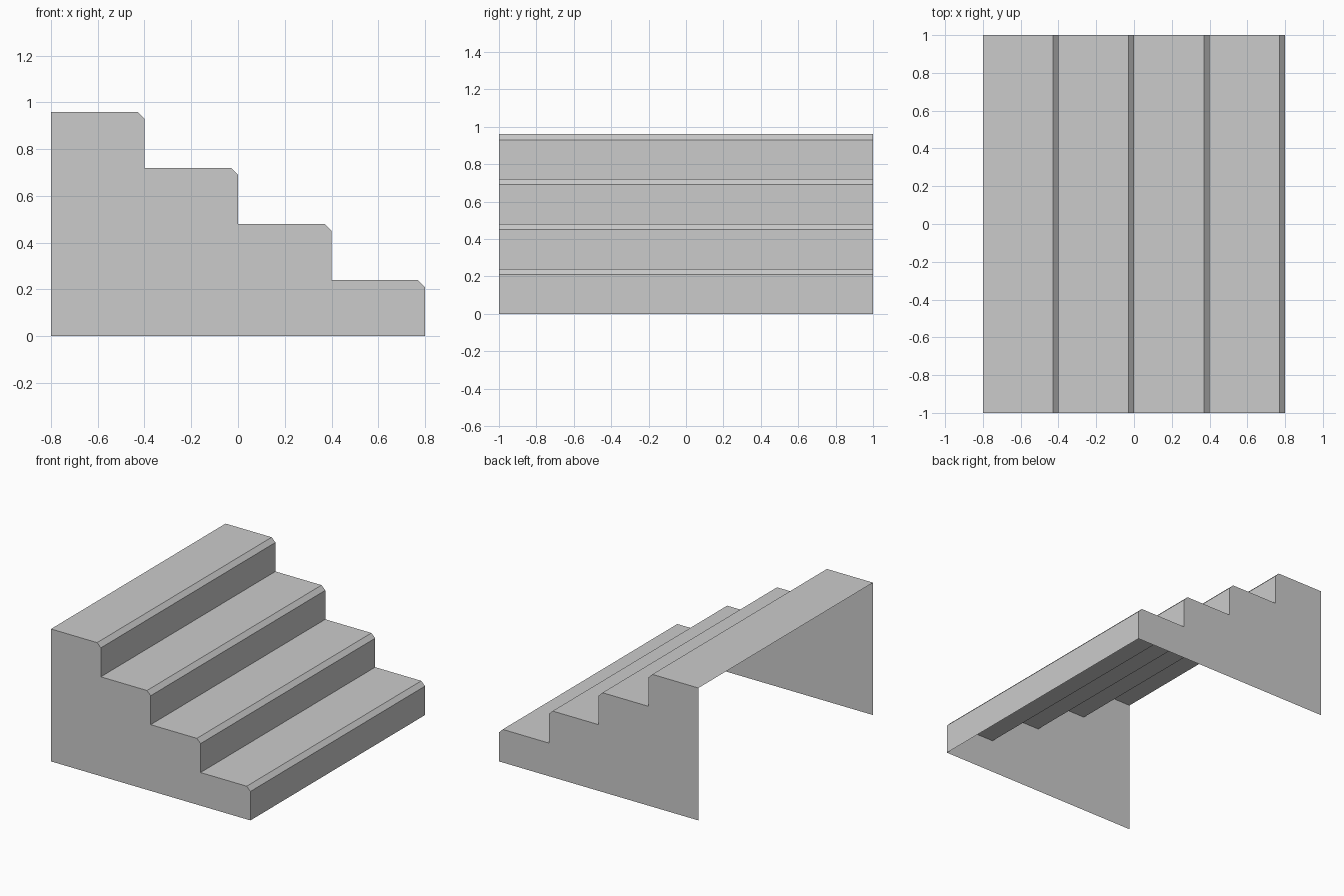
import bpy
import bmesh
from mathutils import Vector

cube = bpy.data.objects.get("Cube")
if cube:
    bpy.data.objects.remove(cube, do_unlink=True)

STEPS = 4
RUN, RISE = 0.4, 0.24
BEVEL = 0.03
BACK = -0.8
HALF_WIDTH = 1.0

grey = bpy.data.materials.new("light_grey")
grey.use_nodes = True
colour = (0.6, 0.6, 0.6, 1)
grey.diffuse_color = colour
grey.node_tree.nodes["Principled BSDF"].inputs["Base Color"].default_value = colour


def add_object(name, bm):
    mesh = bpy.data.meshes.new(name)
    bm.to_mesh(mesh)
    bm.free()
    mesh.materials.append(grey)
    obj = bpy.data.objects.new(name, mesh)
    bpy.context.collection.objects.link(obj)
    return obj


def stair_profile():
    """Outline from the top back edge down to the floor, with bevelled nosings."""
    points = [(BACK, STEPS * RISE)]
    for i in range(STEPS):
        x = BACK + (i + 1) * RUN
        z = (STEPS - i) * RISE
        points += [(x - BEVEL, z), (x, z - BEVEL), (x, z - RISE)]
    return points


profile = stair_profile()

# Treads, nosings and risers: one folded sheet, open underneath and behind
bm = bmesh.new()
rows = [[bm.verts.new((x, y, z)) for x, z in profile] for y in (-HALF_WIDTH, HALF_WIDTH)]
for i in range(len(profile) - 1):
    bm.faces.new((rows[0][i], rows[0][i + 1], rows[1][i + 1], rows[1][i]))
add_object("treads_and_risers", bm)

# Side walls, one at each end of the steps
for name, side in (("front_side_wall", -1), ("back_side_wall", 1)):
    bm = bmesh.new()
    outline = profile + [(BACK, 0)]
    wall = bm.faces.new([bm.verts.new((x, side * HALF_WIDTH, z)) for x, z in outline])
    wall.normal_update()
    if wall.normal.dot(Vector((0, side, 0))) < 0:
        wall.normal_flip()
    add_object(name, bm)
